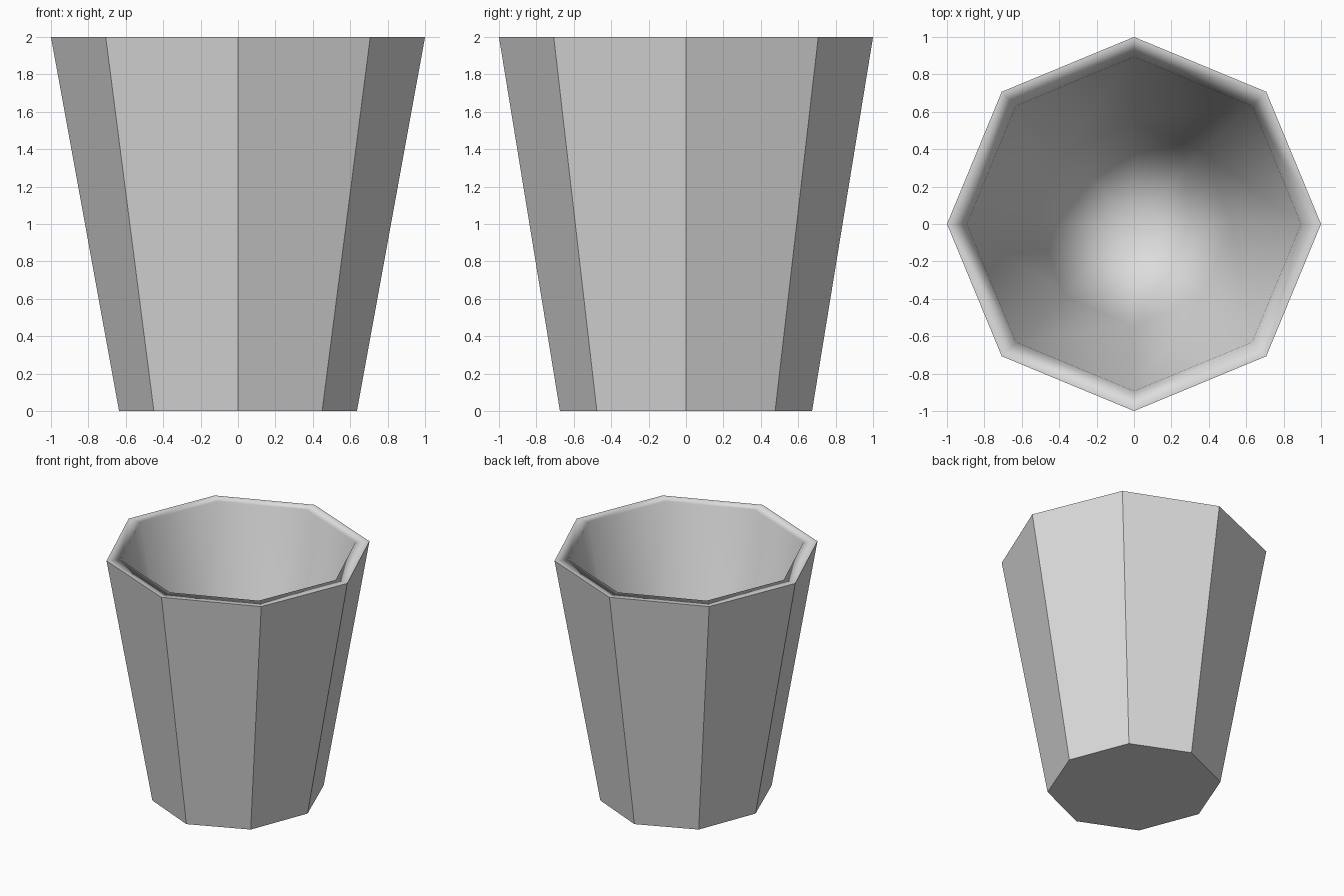
import bpy, bmesh, math

if "Cube" in bpy.data.objects:
    bpy.data.objects.remove(bpy.data.objects["Cube"])

SIDES = 8

# single plain grey colour
grey = bpy.data.materials.new("plain_grey")
grey.diffuse_color = (0.72, 0.72, 0.72, 1.0)
grey.use_nodes = True
grey.node_tree.nodes["Principled BSDF"].inputs["Base Color"].default_value = grey.diffuse_color

bm = bmesh.new()


def ring(rx, ry, z):
    """Eight-sided ring with corners on the axes."""
    return [bm.verts.new((rx * math.cos(i * math.tau / SIDES),
                          ry * math.sin(i * math.tau / SIDES), z))
            for i in range(SIDES)]


def bridge(a, b, smooth):
    for i in range(SIDES):
        j = (i + 1) % SIDES
        bm.faces.new((a[i], a[j], b[j], b[i])).smooth = smooth


# outer wall, lip, inner wall and inner floor
base = ring(0.636, 0.674, 0.0)
rim_outer = ring(1.0, 1.0, 2.0)
rim_inner = ring(0.893, 0.893, 2.0)
floor = ring(0.52, 0.55, 0.2)

bm.faces.new(base[::-1])                 # flat underside
bridge(base, rim_outer, False)           # faceted outside
bridge(rim_outer, rim_inner, True)       # soft lip
bridge(rim_inner, floor, True)           # smooth inside
centre = bm.verts.new((0, 0, 0.2))
for i in range(SIDES):
    bm.faces.new((floor[i], floor[(i + 1) % SIDES], centre)).smooth = True

bmesh.ops.recalc_face_normals(bm, faces=bm.faces)
for e in bm.edges:                       # keep the outside crisp
    if any(not f.smooth for f in e.link_faces):
        e.smooth = False

mesh = bpy.data.meshes.new("cup")
bm.to_mesh(mesh)
bm.free()
mesh.materials.append(grey)
cup = bpy.data.objects.new("cup", mesh)
bpy.context.collection.objects.link(cup)

# shading follows the large inner walls
weighted = cup.modifiers.new("wall_shading", 'WEIGHTED_NORMAL')
weighted.mode = 'FACE_AREA'
weighted.weight = 50
weighted.keep_sharp = True
